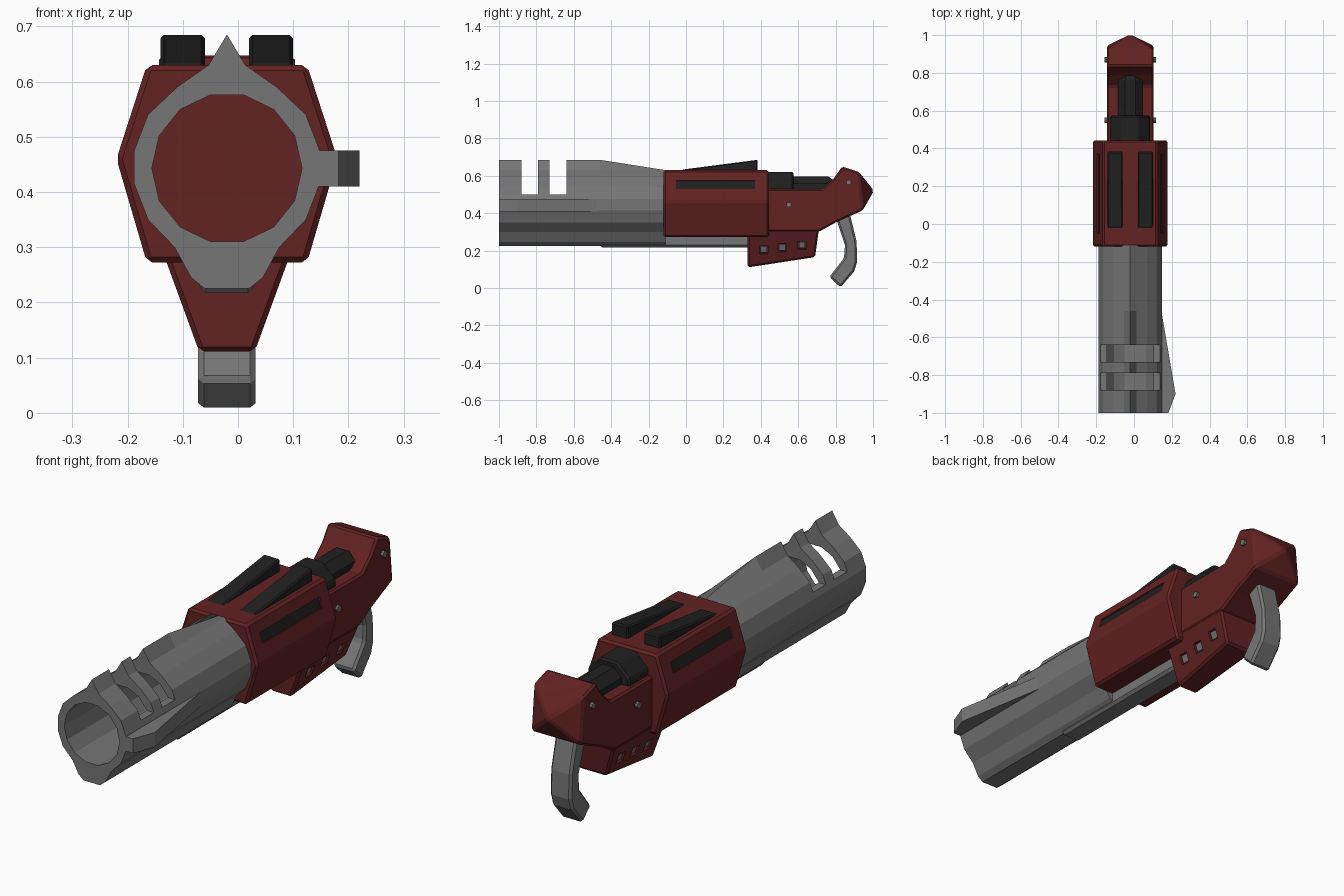
import bpy, bmesh, math
from mathutils import Vector, Matrix

if "Cube" in bpy.data.objects:
    bpy.data.objects.remove(bpy.data.objects["Cube"], do_unlink=True)

CX = -0.02    # centre line of the body


def material(name, rgb):
    m = bpy.data.materials.new(name)
    m.use_nodes = True
    m.diffuse_color = (*rgb, 1)
    m.node_tree.nodes["Principled BSDF"].inputs["Base Color"].default_value = (*rgb, 1)
    return m


RED = material("dark red paint", (0.125, 0.016, 0.016))
GREY = material("grey metal", (0.18, 0.18, 0.18))
BLACK = material("black metal", (0.015, 0.015, 0.015))


def finish(name, bm, mat, bevel=0):
    bmesh.ops.recalc_face_normals(bm, faces=bm.faces)
    mesh = bpy.data.meshes.new(name)
    bm.to_mesh(mesh)
    bm.free()
    mesh.materials.append(mat)
    ob = bpy.data.objects.new(name, mesh)
    bpy.context.collection.objects.link(ob)
    if bevel:
        mod = ob.modifiers.new("bevel", "BEVEL")
        mod.width, mod.segments = bevel, 1
        mod.limit_method, mod.angle_limit = "ANGLE", 0.5
    return ob


def loft(rings):
    """Closed solid through a list of equal-length point rings."""
    bm = bmesh.new()
    loops = [[bm.verts.new(p) for p in ring] for ring in rings]
    n = len(loops[0])
    for a, b in zip(loops, loops[1:]):
        for i in range(n):
            j = (i + 1) % n
            bm.faces.new((a[i], a[j], b[j], b[i]))
    bm.faces.new(loops[0])
    bm.faces.new(loops[-1])
    return bm


def side_profile(pts, half):
    """Side outline (y, z) widened about the centre line; half is a function of z."""
    return loft([[(CX + s * half(z), y, z) for y, z in pts] for s in (-1, 1)])


def mirrored(half_pts):
    """Full (x, z) outline from one half, listed top to bottom."""
    right = [(CX + x, z) for x, z in half_pts]
    left = [(CX - x, z) for x, z in reversed(half_pts) if x > 0]
    return right + left


def along_y(pts, y0, y1):
    return loft([[(x, y, z) for x, z in pts] for y in (y0, y1)])


def box(name, centre, size, mat, tilt=0, bevel=0):
    bm = bmesh.new()
    m = Matrix.Translation(centre) @ Matrix.Rotation(tilt, 4, "Y") @ Matrix.Diagonal((*size, 1))
    bmesh.ops.create_cube(bm, size=1, matrix=m)
    return finish(name, bm, mat, bevel)


def ngon(r, z, n):
    """Regular outline with a flat side on top."""
    return [(CX + r * math.sin((i + 0.5) * math.tau / n),
             z + r * math.cos((i + 0.5) * math.tau / n)) for i in range(n)]


def cut(ob, cutters):
    """Carve the cutters out of an object, then discard them."""
    for c in cutters:
        c.hide_render = True
        mod = ob.modifiers.new("cut", "BOOLEAN")
        mod.operation, mod.solver, mod.object = "DIFFERENCE", "EXACT", c
    deps = bpy.context.evaluated_depsgraph_get()
    mesh = bpy.data.meshes.new_from_object(ob.evaluated_get(deps))
    ob.modifiers.clear()
    ob.data = mesh
    mesh.materials.clear()
    mesh.materials.append(RED if ob.name.startswith(("receiver", "lower")) else GREY)
    for p in mesh.polygons:
        p.material_index = 0
    for c in cutters:
        bpy.data.objects.remove(c, do_unlink=True)


# Barrel: ridged outline, ridge dropping toward the receiver
outline = mirrored([(0, 0.685), (0.033, 0.63), (0.09, 0.59), (0.143, 0.54), (0.168, 0.475),
                    (0.168, 0.415), (0.143, 0.35), (0.095, 0.30), (0.065, 0.245), (0.04, 0.225)])
stations = [(-1, 0.685), (-0.46, 0.685), (-0.11, 0.63)]
barrel = finish("barrel", loft([[(x, y, min(z, top)) for x, z in outline]
                                for y, top in stations]), GREY)
cutters = [finish("bore_cutter", along_y(ngon(0.136, 0.443, 14), -1.1, 0), GREY)]
for y in (-0.835, -0.685):
    cutters.append(box("vent_cutter", (CX, y, 0.65), (0.6, 0.09, 0.3), GREY))
cut(barrel, cutters)

# Fin on the left side of the barrel
fin = [(0.125, -1), (0.182, -1), (0.22, -0.9), (0.145, -0.46), (0.125, -0.46)]
finish("barrel_fin", loft([[(x, y, z) for x, y in fin] for z in (0.41, 0.475)]), GREY)

# Rail under the barrel
box("under_rail", (CX, -0.06, 0.257), (0.1, 0.8, 0.08), GREY, bevel=0.012)

# Six-sided receiver with a long recess on each upper side
receiver = finish("receiver", along_y(
    mirrored([(0.145, 0.63), (0.2, 0.46), (0.145, 0.272)]), -0.12, 0.443), RED, 0.01)
cutters = []
for s in (-1, 1):
    tilt = -s * 0.313
    face = Vector((CX + s * 0.17, 0.16, 0.5525))
    inward = Vector((-s * 0.951, 0, -0.308))
    cutters.append(box("recess_cutter", face, (0.028, 0.42, 0.048), RED, tilt))
    box("recess_plate", face + inward * 0.011, (0.008, 0.418, 0.047), BLACK, tilt)
cut(receiver, cutters)

# Wedges on top
wedge = [(-0.03, 0.62), (-0.02, 0.633), (0.383, 0.685), (0.383, 0.62)]
for s, side in ((-1, "right"), (1, "left")):
    xs = (CX + s * 0.04, CX + s * 0.12)
    finish(side + "_top_wedge", loft([[(x, y, z) for y, z in wedge] for x in xs]), BLACK, 0.006)

# Bolt: collar and narrower tapered rod
finish("bolt_collar", along_y(ngon(0.112, 0.517, 8), 0.42, 0.575), BLACK, 0.008)
rod = [(0.5, 0.07), (0.76, 0.07), (0.79, 0.05)]
finish("bolt_rod", loft([[(x, y, z) for x, z in ngon(r, 0.531, 8)] for y, r in rod]), BLACK)

# Rear stock with a pointed back face
bm = side_profile([(0.42, 0.30), (0.71, 0.30), (0.80, 0.35), (0.945, 0.415), (0.925, 0.62),
                   (0.835, 0.65), (0.79, 0.585), (0.73, 0.53), (0.42, 0.53)], lambda z: 0.123)
back = max(bm.faces, key=lambda f: f.calc_center_median().y)
tip = bmesh.ops.poke(bm, faces=[back])["verts"][0]
tip.co = (CX, 1.005, 0.52)
finish("rear_stock", bm, RED, 0.009)

# Tapered lower housing with three small windows per side
lower = finish("lower_housing", side_profile(
    [(0.33, 0.11), (0.69, 0.165), (0.71, 0.31), (0.33, 0.31)],
    lambda z: 0.05 + 0.365 * (z - 0.11)), RED, 0.009)
cutters = []
for s in (-1, 1):
    for y, z in ((0.415, 0.203), (0.515, 0.215), (0.62, 0.227)):
        face = Vector((CX + s * (0.05 + 0.365 * (z - 0.11)), y, z))
        inward = Vector((-s * 0.94, 0, 0.343))
        cutters.append(box("window_cutter", face, (0.028, 0.046, 0.046), RED, s * 0.35))
        box("window_plate", face + inward * 0.01, (0.008, 0.034, 0.034), GREY, s * 0.35)
cut(lower, cutters)

# Screws on the stock sides
for s in (-1, 1):
    for y, z in ((0.55, 0.445), (0.87, 0.565)):
        bm = bmesh.new()
        m = Matrix.Translation((CX + s * 0.125, y, z)) @ Matrix.Rotation(math.pi / 2, 4, "Y")
        bmesh.ops.create_cone(bm, cap_ends=True, segments=8, radius1=0.014, radius2=0.014,
                              depth=0.022, matrix=m)
        finish("stock_screw", bm, GREY)

# Curved grip lever
finish("grip_lever", side_profile(
    [(0.80, 0.38), (0.85, 0.23), (0.845, 0.16), (0.767, 0.06), (0.826, 0.003),
     (0.90, 0.09), (0.915, 0.14), (0.912, 0.25), (0.87, 0.42)], lambda z: 0.052), GREY, 0.01)
